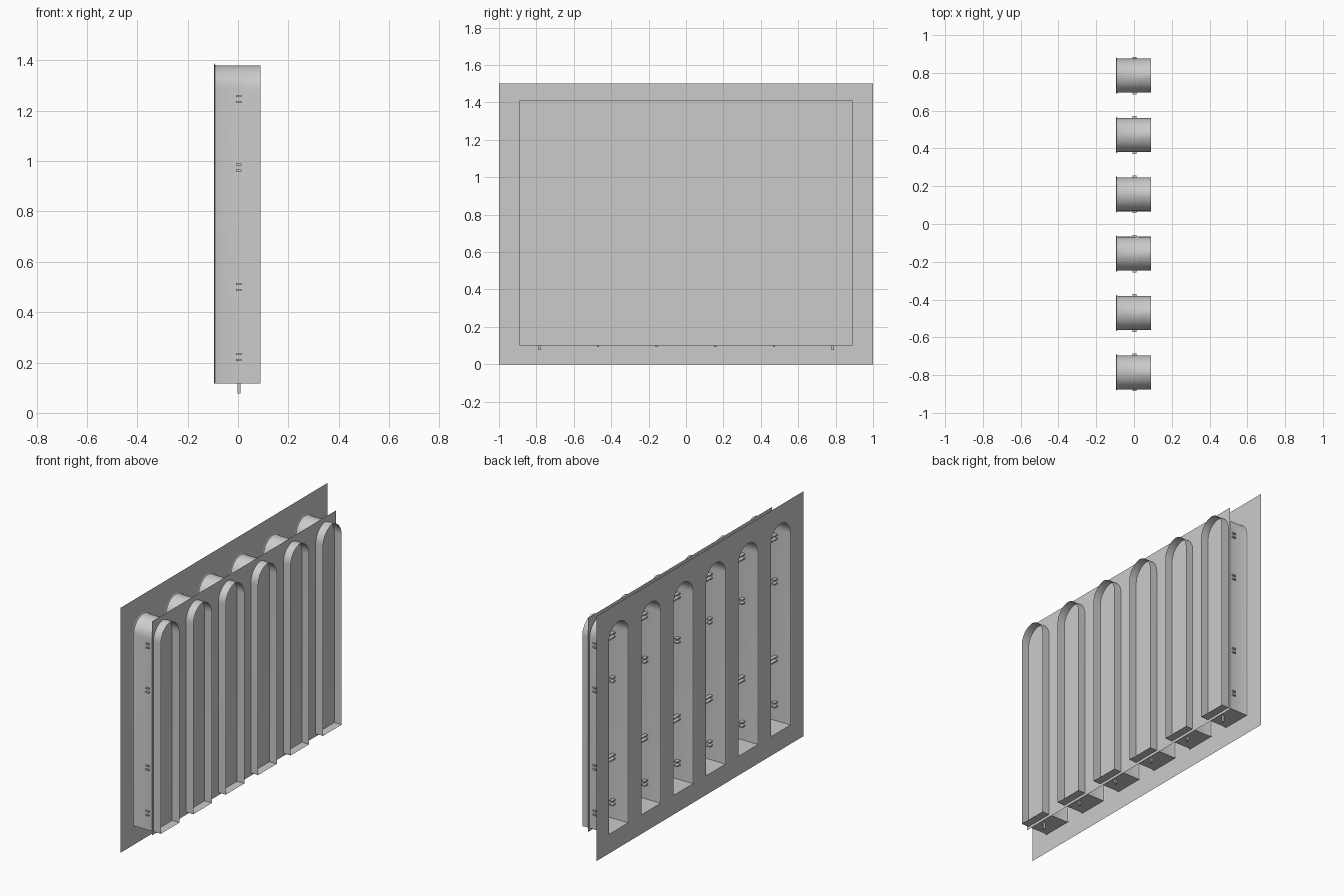
import bpy, bmesh, math

cube = bpy.data.objects.get("Cube")
if cube:
    bpy.data.objects.remove(cube, do_unlink=True)

GREY = bpy.data.materials.new("light_grey")
GREY.use_nodes = True
colour = (0.6, 0.6, 0.6, 1)
GREY.diffuse_color = colour
GREY.node_tree.nodes["Principled BSDF"].inputs["Base Color"].default_value = colour

BACK_X, MID_X, END_X = -0.095, 0.04, 0.09
HALF, FLOOR, TOP = 0.09, 0.117, 1.38
CENTRES = [(i - 2.5) * 0.314 for i in range(6)]
STEPS = 12


def finish(name, bm, smooth=False):
    mesh = bpy.data.meshes.new(name)
    bm.to_mesh(mesh)
    bm.free()
    mesh.materials.append(GREY)
    obj = bpy.data.objects.new(name, mesh)
    bpy.context.collection.objects.link(obj)
    if smooth:
        bpy.ops.object.select_all(action='DESELECT')
        obj.select_set(True)
        bpy.context.view_layer.objects.active = obj
        bpy.ops.object.shade_smooth_by_angle(angle=math.radians(30))
    return obj


def arch(yc, grow=0.0, rise=HALF):
    """Closed arch outline in y, z: floor corners joined by a pointed or round head."""
    radius = (HALF ** 2 + rise ** 2) / (2 * HALF)
    sweep = math.asin(min(1, rise / radius))
    spring = TOP - rise
    right = []
    for i in range(STEPS + 1):
        a = sweep * i / STEPS
        r = radius + grow
        right.append((HALF - radius + r * math.cos(a), spring + r * math.sin(a)))
    half = [(HALF + grow, FLOOR)] + right
    outline = half + [(-y, z) for y, z in reversed(half[:-1])]
    return [(yc + y, z) for y, z in outline]


def ring(bm, x, outline):
    return [bm.verts.new((x, y, z)) for y, z in outline]


def rectangle(half_y, low, high):
    return [(-half_y, low), (half_y, low), (half_y, high), (-half_y, high)]


def box(bm, x0, x1, y0, y1, z0, z1):
    verts = bmesh.ops.create_cube(bm, size=1)["verts"]
    for v in verts:
        v.co.x = x1 if v.co.x > 0 else x0
        v.co.y = y1 if v.co.y > 0 else y0
        v.co.z = z1 if v.co.z > 0 else z0


# Large face sheet pierced by arched openings
bm = bmesh.new()
edges = []
for outline in [rectangle(1, 0, 1.5)] + [arch(c, 0.008) for c in CENTRES]:
    loop = ring(bm, BACK_X, outline)
    edges += [bm.edges.new((a, b)) for a, b in zip(loop, loop[1:] + loop[:1])]
bmesh.ops.triangle_fill(bm, use_beauty=True, use_dissolve=False, edges=edges)
finish("face_sheet", bm)

# Smaller solid sheet closing the niches
bm = bmesh.new()
bm.faces.new(ring(bm, MID_X, rectangle(0.89, 0.1, 1.41)))
finish("inner_sheet", bm)

# Arched sleeves, flared at the face sheet and slightly pointed at the far end
SECTIONS = [(BACK_X, 0.008, HALF), (-0.092, 0.003, HALF), (-0.085, 0, HALF),
            (0.013, 0, HALF), (0.03, 0, 0.1), (END_X, 0, 0.1)]
for n, c in enumerate(CENTRES, 1):
    bm = bmesh.new()
    rings = [ring(bm, x, arch(c, grow, rise)) for x, grow, rise in SECTIONS]
    for a, b in zip(rings, rings[1:]):
        for i in range(len(a)):
            j = (i + 1) % len(a)
            bm.faces.new((a[i], a[j], b[j], b[i]))
    finish(f"arched_sleeve_{n}", bm, smooth=True)

# Paired bars through the sleeve walls, some reaching right across
bm = bmesh.new()
for c in CENTRES:
    for z, across in ((0.222, False), (0.5, True), (0.975, False), (1.247, True)):
        for dz in (-0.012, 0.012):
            span = (-0.008, 0.014), (z + dz - 0.004, z + dz + 0.004)
            if across:
                box(bm, *span[0], c - 0.1, c + 0.1, *span[1])
            else:
                for side in (-1, 1):
                    y0, y1 = sorted((c + side * 0.1, c + side * 0.06))
                    box(bm, *span[0], y0, y1, *span[1])
finish("wall_bars", bm)

# Drain pins below the floors, longer on the outer sleeves
bm = bmesh.new()
for i, c in enumerate(CENTRES):
    low = 0.077 if i in (0, 5) else 0.092
    box(bm, -0.002, 0.01, c - 0.006, c + 0.006, low, FLOOR + 0.003)
finish("drain_pins", bm)
